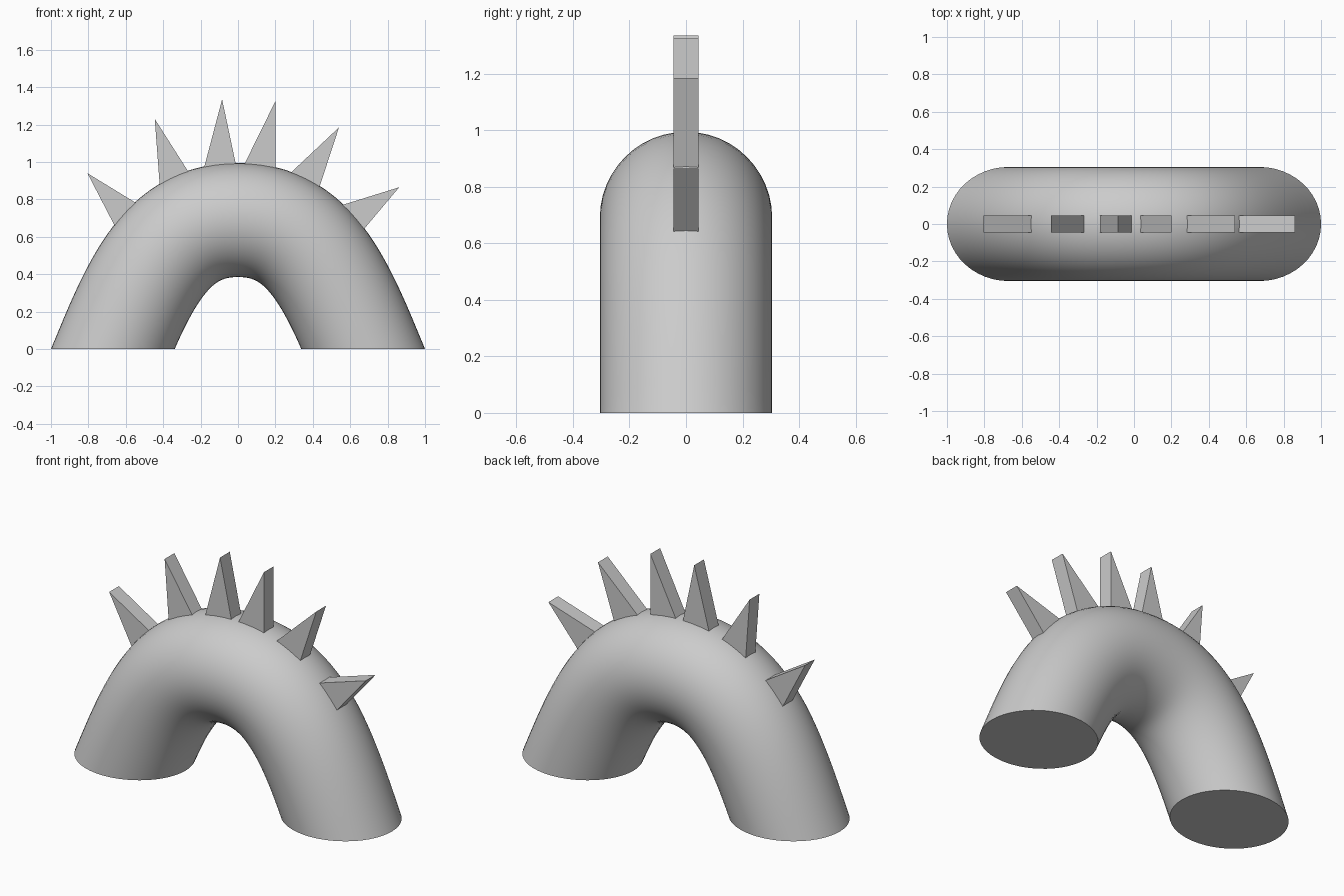
import bpy, bmesh, math
from mathutils import Vector

cube = bpy.data.objects.get("Cube")
if cube:
    bpy.data.objects.remove(cube, do_unlink=True)

RADIUS = 0.305
SIDES = 48
STEPS = 24
SPIKE_HALF_WIDTH = 0.045

grey = bpy.data.materials.new("plain_grey")
grey.use_nodes = True
GREY = (0.6, 0.6, 0.6, 1)
grey.diffuse_color = GREY
grey.node_tree.nodes["Principled BSDF"].inputs["Base Color"].default_value = GREY


def finish(name, bm):
    bmesh.ops.recalc_face_normals(bm, faces=bm.faces)
    mesh = bpy.data.meshes.new(name)
    bm.to_mesh(mesh)
    bm.free()
    mesh.materials.append(grey)
    obj = bpy.data.objects.new(name, mesh)
    bpy.context.collection.objects.link(obj)
    return obj


def half_path():
    """Centre line of the right-hand leg, from below the ground to the crown."""
    lean = Vector((-math.sin(math.radians(22.5)), 0, math.cos(math.radians(22.5))))
    foot = Vector((0.67, 0, 0))
    p = [foot, foot + lean * 0.45, Vector((0.35, 0, 0.69)), Vector((0, 0, 0.69))]
    stations = [(foot - lean * 0.25, lean)]
    for i in range(STEPS + 1):
        t = i / STEPS
        u = 1 - t
        pos = p[0]*u**3 + p[1]*3*u*u*t + p[2]*3*u*t*t + p[3]*t**3
        tan = (p[1]-p[0])*u*u + (p[2]-p[1])*2*u*t + (p[3]-p[2])*t*t
        stations.append((pos, tan.normalized()))
    return stations


# Arched tube: sweep a circle along the mirrored path, then cut it at the ground
right = half_path()
left = [(Vector((-c.x, 0, c.z)), Vector((d.x, 0, -d.z))) for c, d in reversed(right[:-1])]
bm = bmesh.new()
rings = []
for centre, tangent in right + left:
    outward = Vector((tangent.z, 0, -tangent.x))
    ring = []
    for k in range(SIDES):
        a = math.tau * k / SIDES
        offset = outward * math.cos(a) + Vector((0, math.sin(a), 0))
        ring.append(bm.verts.new(centre + offset * RADIUS))
    rings.append(ring)
for r0, r1 in zip(rings, rings[1:]):
    for k in range(SIDES):
        n = (k + 1) % SIDES
        bm.faces.new((r0[k], r0[n], r1[n], r1[k]))
bmesh.ops.bisect_plane(bm, geom=bm.verts[:] + bm.edges[:] + bm.faces[:], dist=1e-5,
                       plane_co=(0, 0, 0), plane_no=(0, 0, 1), clear_inner=True)
bmesh.ops.holes_fill(bm, edges=[e for e in bm.edges if e.is_boundary], sides=0)
body = finish("arched_body", bm)
bpy.ops.object.select_all(action='DESELECT')
body.select_set(True)
bpy.context.view_layer.objects.active = body
bpy.ops.object.shade_smooth_by_angle(angle=math.radians(40))

# Back spikes: triangular wedges as (tip, base corner, base corner) in x, z
SPIKES = [
    ((-0.805, 0.94), (-0.665, 0.67), (-0.56, 0.79)),
    ((-0.445, 1.23), (-0.42, 0.895), (-0.27, 0.955)),
    ((-0.085, 1.335), (-0.18, 0.975), (-0.012, 0.99)),
    ((0.2, 1.325), (0.035, 0.99), (0.2, 0.97)),
    ((0.54, 1.185), (0.29, 0.95), (0.44, 0.88)),
    ((0.862, 0.865), (0.573, 0.775), (0.685, 0.655)),
]
for i, (tip, a, b) in enumerate(SPIKES, 1):
    tip, a, b = (Vector((x, 0, z)) for x, z in (tip, a, b))
    # sink the base a little into the body
    corners = [tip, a + (a - tip) * 0.08, b + (b - tip) * 0.08]
    bm = bmesh.new()
    side = Vector((0, SPIKE_HALF_WIDTH, 0))
    face = bm.faces.new([bm.verts.new(c - side) for c in corners])
    ext = bmesh.ops.extrude_face_region(bm, geom=[face])
    moved = [v for v in ext["geom"] if isinstance(v, bmesh.types.BMVert)]
    bmesh.ops.translate(bm, verts=moved, vec=side * 2)
    finish(f"back_spike_{i}", bm)
